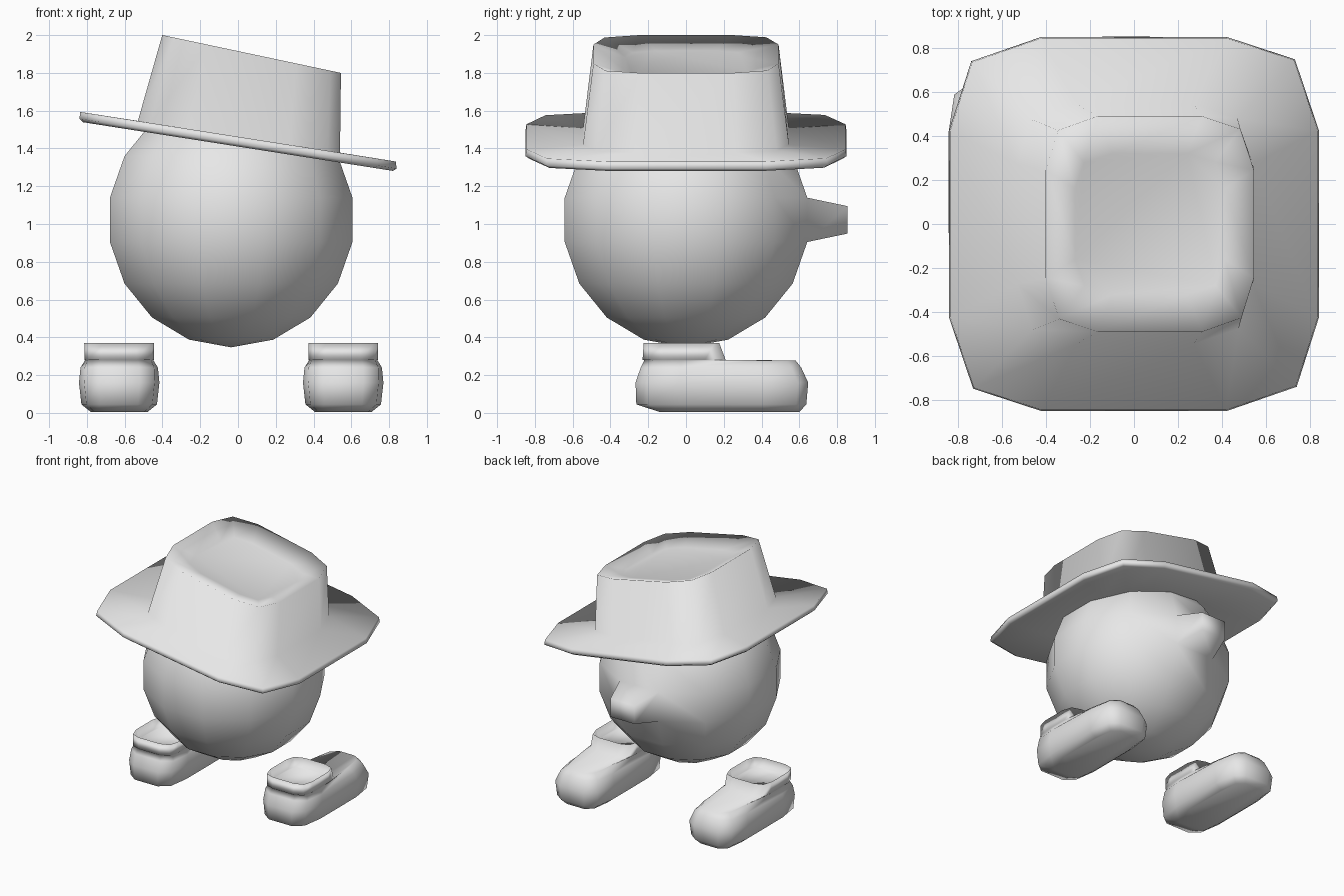
import bpy
import bmesh
from math import radians
from mathutils import Matrix, Vector

cube = bpy.data.objects.get("Cube")
if cube:
    bpy.data.objects.remove(cube, do_unlink=True)

grey = bpy.data.materials.new("plain grey")
grey.use_nodes = True
tone = (0.8, 0.8, 0.8, 1)
grey.diffuse_color = tone
grey.node_tree.nodes["Principled BSDF"].inputs["Base Color"].default_value = tone

# Rounded square outline: one quarter, turned four times
QUARTER = [Vector((1, -0.5)), Vector((1, 0.5)), Vector((0.87, 0.88))]
OUTLINE = [Matrix.Rotation(radians(90 * k), 2) @ p for k in range(4) for p in QUARTER]


def finish(name, bm):
    bmesh.ops.recalc_face_normals(bm, faces=bm.faces)
    for face in bm.faces:
        face.smooth = True
    mesh = bpy.data.meshes.new(name)
    bm.to_mesh(mesh)
    bm.free()
    mesh.materials.append(grey)
    obj = bpy.data.objects.new(name, mesh)
    bpy.context.collection.objects.link(obj)
    return obj


def ring(bm, cx, cy, hx, hy, z, slope=0, taper=0):
    """Rounded square loop; slope tilts it along x, taper narrows it toward +y."""
    return [bm.verts.new((cx + hx * p.x * (1 + taper * p.y), cy + hy * p.y,
                          z + slope * hx * p.x)) for p in OUTLINE]


def loft(name, rings):
    bm = bmesh.new()
    loops = [ring(bm, *r) for r in rings]
    for low, high in zip(loops, loops[1:]):
        for i in range(len(low)):
            j = (i + 1) % len(low)
            bm.faces.new((low[i], low[j], high[j], high[i]))
    bm.faces.new(loops[0][::-1])
    bm.faces.new(loops[-1])
    return finish(name, bm)


# Head with the nose drawn out of its middle back face
bm = bmesh.new()
bmesh.ops.create_uvsphere(bm, u_segments=12, v_segments=9, radius=0.675)
bmesh.ops.rotate(bm, verts=bm.verts, matrix=Matrix.Rotation(radians(15), 3, "Z"))
bmesh.ops.translate(bm, verts=bm.verts, vec=(-0.036, 0, 1.022))
base = max(bm.faces, key=lambda f: f.calc_center_median().y)
nose = bmesh.ops.extrude_discrete_faces(bm, faces=[base])["faces"][0]
middle = nose.calc_center_median()
for v in nose.verts:
    v.co = middle + (v.co - middle) * 0.62
    v.co.y = 0.855
finish("head_and_nose", bm)

# Tilted hat: underside, brim edge, crown wall, sunken top
TILT = -0.157
loft("hat", [
    (0, 0, 0.5, 0.5, 1.41, TILT),
    (0, 0, 0.82, 0.83, 1.41, TILT),
    (0, 0, 0.84, 0.85, 1.425, TILT),
    (0, 0, 0.835, 0.845, 1.462, TILT),
    (0.005, 0, 0.535, 0.545, 1.462, TILT),
    (0.072, 0, 0.473, 0.49, 1.9, -0.212),
    (0.072, 0, 0.34, 0.32, 1.845, -0.212),
])

# Boots: sole, foot, ankle, open shaft
for name, side in (("left_boot", 1), ("right_boot", -1)):
    x = -0.036 + side * 0.593
    loft(name, [
        (x, 0.23, 0.15, 0.37, 0.005),
        (x, 0.187, 0.2, 0.45, 0.045),
        (x, 0.19, 0.213, 0.457, 0.16),
        (x, 0.185, 0.197, 0.425, 0.24, 0, -0.08),
        (x, 0.18, 0.165, 0.4, 0.278, 0, -0.2),
        (x, -0.01, 0.183, 0.22, 0.28),
        (x, -0.024, 0.185, 0.2, 0.37),
        (x, -0.024, 0.165, 0.18, 0.3),
    ])
